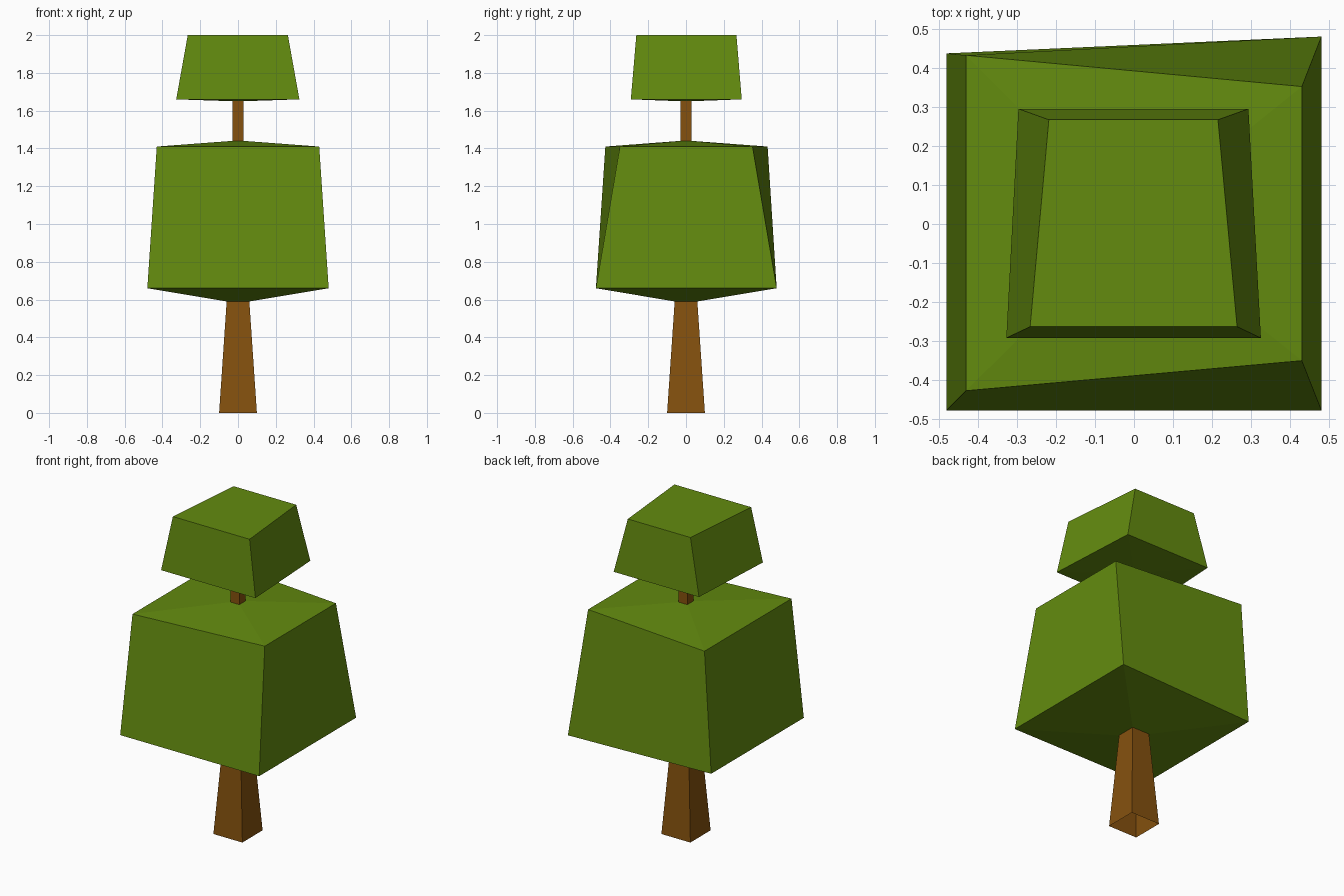
import bpy, bmesh

if "Cube" in bpy.data.objects:
    bpy.data.objects.remove(bpy.data.objects["Cube"])


def material(name, colour):
    m = bpy.data.materials.new(name)
    m.diffuse_color = (*colour, 1.0)
    m.use_nodes = True
    m.node_tree.nodes["Principled BSDF"].inputs["Base Color"].default_value = m.diffuse_color
    return m


bark = material("bark brown", (0.235, 0.083, 0.0045))
leaf = material("leaf green", (0.125, 0.258, 0.0047))


def square(half, z):
    """Square ring, counter-clockwise from the front left corner."""
    return [(-half, -half, z), (half, -half, z), (half, half, z), (-half, half, z)]


def ring(corners, z):
    return [(x, y, z) for x, y in corners]


def loft(name, rings, mat, cap=False):
    """Flat-faced shell through a stack of four-cornered rings."""
    bm = bmesh.new()
    loops = [[bm.verts.new(p) for p in r] for r in rings]
    for low, high in zip(loops, loops[1:]):
        for i in range(4):
            j = (i + 1) % 4
            bm.faces.new((low[i], low[j], high[j], high[i]))
    if cap:
        bm.faces.new(loops[-1])
    mesh = bpy.data.meshes.new(name)
    bm.to_mesh(mesh)
    bm.free()
    mesh.materials.append(mat)
    obj = bpy.data.objects.new(name, mesh)
    bpy.context.collection.objects.link(obj)
    return obj


# Tapered trunk, open at the base, and the thin stem between the crowns
loft("trunk", [square(0.10, 0), square(0.06, 0.59)], bark)
loft("upper_stem", [square(0.03, 1.44), square(0.03, 1.65)], bark)

# Large lower crown, slightly skewed
loft("lower_foliage", [
    square(0.06, 0.59),
    ring([(-0.48, -0.477), (0.48, -0.477), (0.48, 0.48), (-0.48, 0.437)], 0.66),
    ring([(-0.43, -0.427), (0.43, -0.35), (0.43, 0.352), (-0.43, 0.432)], 1.41),
    square(0.03, 1.44),
], leaf)

# Small upper crown with a flat top
loft("upper_foliage", [
    square(0.03, 1.65),
    ring([(-0.327, -0.292), (0.325, -0.292), (0.293, 0.295), (-0.296, 0.295)], 1.66),
    ring([(-0.266, -0.263), (0.264, -0.263), (0.215, 0.267), (-0.218, 0.267)], 2.0),
], leaf, cap=True)
